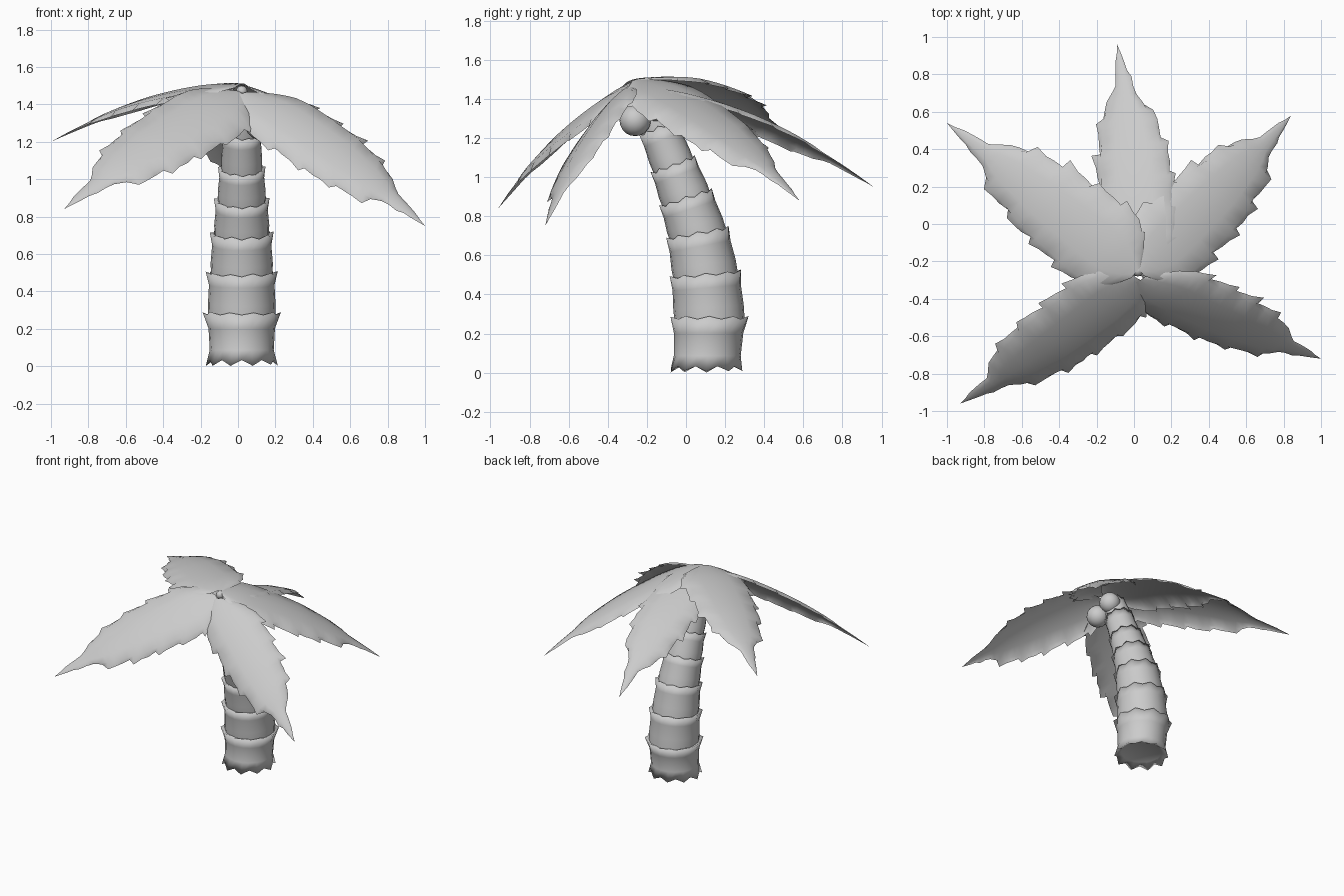
import bpy, bmesh, math, random
from mathutils import Vector

random.seed(4)
cube = bpy.data.objects.get("Cube")
if cube:
    bpy.data.objects.remove(cube, do_unlink=True)

grey = bpy.data.materials.new("plain grey")
grey.use_nodes = True
colour = (0.6, 0.6, 0.6, 1)
grey.diffuse_color = colour
grey.node_tree.nodes["Principled BSDF"].inputs["Base Color"].default_value = colour


def finish(bm, name, angle=50):
    """Turn a bmesh into a smooth shaded object."""
    mesh = bpy.data.meshes.new(name)
    bm.to_mesh(mesh)
    bm.free()
    mesh.materials.append(grey)
    obj = bpy.data.objects.new(name, mesh)
    bpy.context.collection.objects.link(obj)
    bpy.ops.object.select_all(action='DESELECT')
    obj.select_set(True)
    bpy.context.view_layer.objects.active = obj
    bpy.ops.object.shade_smooth_by_angle(angle=math.radians(angle))
    return obj


def bridge(bm, rows, closed=False):
    """Fill quads between successive rows of vertices."""
    for a, b in zip(rows, rows[1:]):
        n = len(a)
        for i in range(n if closed else n - 1):
            j = (i + 1) % n
            bm.faces.new((a[i], a[j], b[j], b[i]))


def sample(table, t):
    """Linear interpolation in a table of pairs."""
    for (t0, v0), (t1, v1) in zip(table, table[1:]):
        if t <= t1:
            return v0 + (v1 - v0) * (t - t0) / (t1 - t0)
    return table[-1][1]


# Trunk: stacked cups with pointed rims along a leaning axis (y, z, radius)
AXIS = [(0.105, 0.0, 0.18), (0.12, 0.28, 0.19), (0.10, 0.50, 0.175),
        (0.06, 0.71, 0.155), (0.0, 0.89, 0.135), (-0.065, 1.06, 0.115),
        (-0.14, 1.25, 0.10), (-0.2, 1.4, 0.08)]
SIDES = 20


def trunk_ring(bm, centre, tilt, radius, point=0.0):
    up = Vector((0, math.sin(tilt), math.cos(tilt)))
    fwd = Vector((0, math.cos(tilt), -math.sin(tilt)))
    ring = []
    for i in range(SIDES):
        a = math.tau * i / SIDES
        tip = i % 2 == 0
        r = radius * (1.07 if tip and point else 1)
        lift = point * (random.uniform(0.5, 1) if tip else -0.5)
        ring.append(bm.verts.new(centre + Vector((r * math.cos(a), 0, 0))
                                 + fwd * r * math.sin(a) + up * lift))
    return ring


for k in range(len(AXIS) - 1):
    (y0, z0, r0), (y1, z1, r1) = AXIS[k], AXIS[k + 1]
    low, high = Vector((0.02, y0, z0)), Vector((0.02, y1, z1))
    tilt1 = math.atan2(y1 - y0, z1 - z0) if k else 0.0
    tilt0 = tilt1 * 0.85
    bm = bmesh.new()
    if k == 0:
        low.z = 0.022
        rows = [trunk_ring(bm, low.lerp(high, 0.08), 0, r0 * 0.8),
                trunk_ring(bm, low, 0, r0, -0.022)]
        bm.faces.new(list(reversed(rows[0])))
    else:
        rows = [trunk_ring(bm, low.lerp(high, -0.12), tilt0, r0 * 0.94)]
    rows.append(trunk_ring(bm, low.lerp(high, 0.25), tilt0, r0 * 0.95))
    rows.append(trunk_ring(bm, low.lerp(high, 0.7), tilt1, (r0 + r1) * 0.48))
    rows.append(trunk_ring(bm, high, tilt1, r1 * 1.03, 0.012))
    rows.append(trunk_ring(bm, low.lerp(high, 0.95), tilt1, r1 * 0.85))
    bridge(bm, rows, True)
    bm.faces.new(rows[-1])
    finish(bm, f"trunk_segment_{k + 1}", 180)

# Leaves: drooping blades with a raised rib and a torn edge
WIDTH = [(0, 0.15), (0.05, 0.6), (0.13, 1.0), (0.22, 1.08), (0.5, 1.03),
         (0.68, 0.78), (0.75, 0.55), (0.79, 0.3), (0.9, 0.16), (1, 0)]
STATIONS = 28
TEETH = [0.0, 0.03, 0.12, -0.06]


def leaf(name, root, middle, tip, root_side, tip_side):
    root, middle, tip = Vector(root), Vector(middle), Vector(tip)
    control = middle * 2 - (root + tip) / 2
    along = (tip - root).normalized()
    bm = bmesh.new()
    rows = []
    for s in range(STATIONS + 1):
        t = s / STATIONS
        rib = root * (1 - t) ** 2 + control * 2 * t * (1 - t) + tip * t * t
        side = Vector(root_side).lerp(Vector(tip_side), t)
        normal = along.cross(side).normalized()
        if normal.z < 0:
            normal.negate()
        w = sample(WIDTH, t)
        row = []
        for u in (-1, -0.88, -0.45, 0, 0.45, 0.88, 1):
            p = rib + side * w * u + normal * 0.03 * w * (0.6 - abs(u) ** 1.5)
            if abs(u) == 1:
                # teeth lean toward the tip of the blade
                tooth = TEETH[(s + (u > 0) * 2) % 4] * random.uniform(0.5, 1.3)
                p += side * u * tooth * min(1, w * 1.5)
                p += along * tooth * 0.2 * w - normal * 0.022 * w
            row.append(bm.verts.new(p))
        rows.append(row)
    bridge(bm, rows)
    bmesh.ops.remove_doubles(bm, verts=bm.verts, dist=0.0005)
    bmesh.ops.recalc_face_normals(bm, faces=bm.faces)
    if sum(f.normal.z for f in bm.faces) < 0:
        bmesh.ops.reverse_faces(bm, faces=bm.faces)
    finish(bm, name)


leaf("leaf_front_right", (0.02, -0.29, 1.46), (-0.44, -0.65, 1.2),
     (-0.93, -0.96, 0.84), (0.17, -0.1, -0.1), (0.16, -0.1, -0.07))
leaf("leaf_front_left", (0.03, -0.3, 1.46), (0.53, -0.54, 1.14),
     (1.0, -0.72, 0.75), (-0.17, -0.09, -0.06), (-0.08, -0.13, -0.12))
leaf("leaf_back_left", (0.03, -0.25, 1.5), (0.46, 0.17, 1.25),
     (0.84, 0.58, 0.88), (0.15, -0.17, -0.04), (0.12, -0.13, -0.02))
leaf("leaf_back_right", (0.01, -0.26, 1.5), (-0.48, 0.13, 1.42),
     (-1.0, 0.54, 1.2), (-0.15, -0.18, -0.03), (-0.11, -0.15, -0.03))
leaf("leaf_back", (0.02, -0.25, 1.46), (-0.01, 0.35, 1.29),
     (-0.09, 0.96, 0.95), (0.2, 0, 0.02), (0.18, 0, 0.06))

# Crown knot where the leaves meet, and the nuts hanging beneath
for name, place, radius in (("crown_knot", (0.02, -0.25, 1.47), 0.03),
                            ("nut_low", (0.12, -0.26, 1.29), 0.08),
                            ("nut_high", (0.10, -0.15, 1.36), 0.075)):
    bm = bmesh.new()
    bmesh.ops.create_uvsphere(bm, u_segments=16, v_segments=10, radius=radius)
    bmesh.ops.translate(bm, verts=bm.verts, vec=place)
    finish(bm, name)
